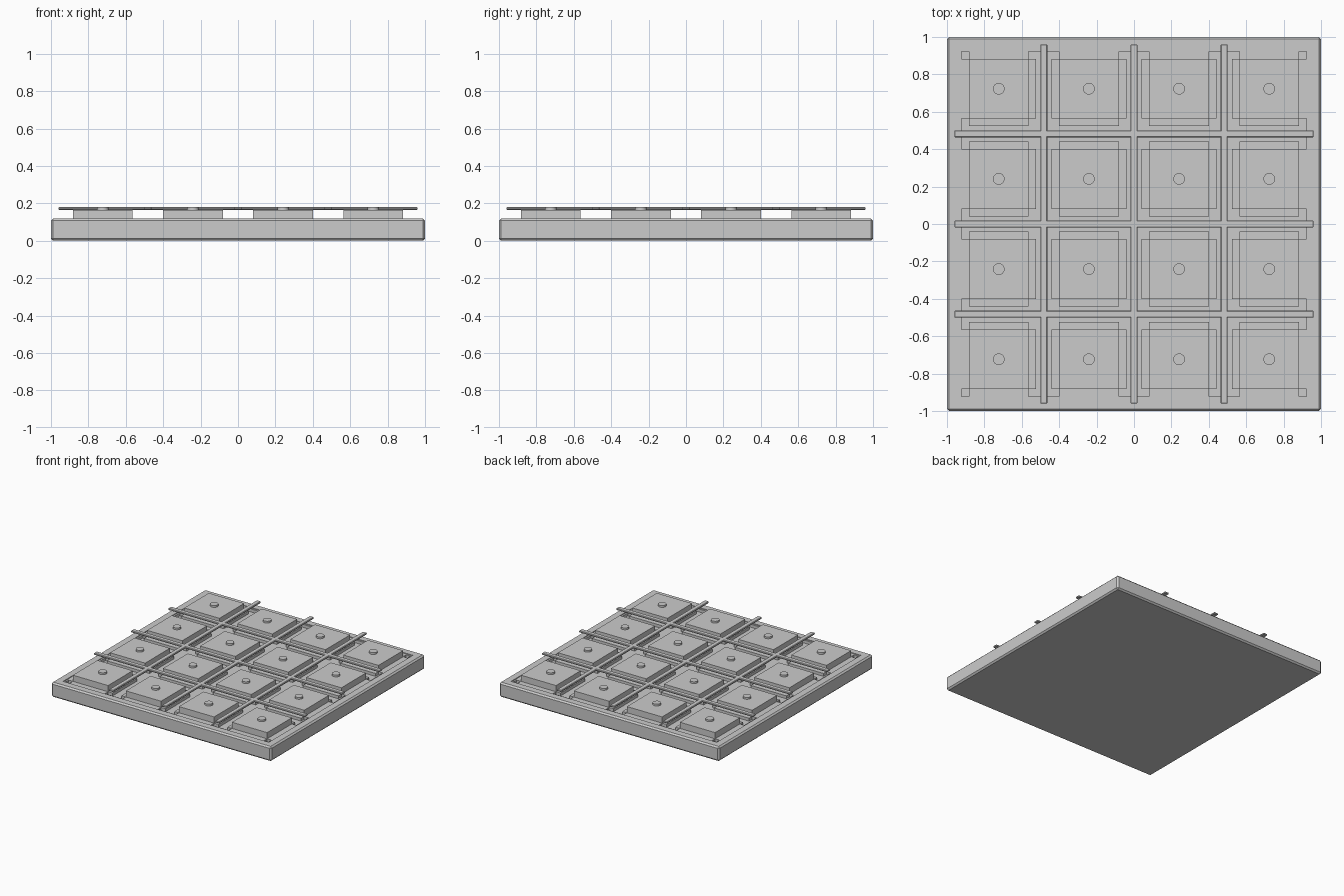
import bpy

if "Cube" in bpy.data.objects:
    bpy.data.objects.remove(bpy.data.objects["Cube"])

PITCH = 0.482


def box(name, x, y, z0, z1, loc=(0, 0), chamfer=0.0):
    """Box with half sizes x, y between heights z0 and z1."""
    bpy.ops.mesh.primitive_cube_add(size=1, location=(loc[0], loc[1], (z0 + z1) / 2))
    ob = bpy.context.object
    ob.name = name
    ob.scale = (2 * x, 2 * y, z1 - z0)
    bpy.ops.object.transform_apply(location=False, rotation=False, scale=True)
    if chamfer:
        m = ob.modifiers.new("chamfer", 'BEVEL')
        m.width = chamfer
        m.segments = 1
    return ob


def cut(ob, cutter):
    cutter.hide_render = True
    m = ob.modifiers.new("cut", 'BOOLEAN')
    m.operation = 'DIFFERENCE'
    m.solver = 'EXACT'
    m.object = cutter
    bpy.context.view_layer.objects.active = ob
    for mod in list(ob.modifiers):
        bpy.ops.object.modifier_apply(modifier=mod.name)
    bpy.data.objects.remove(cutter)


# base slab with a shallow recess and a deeper pit
base = box("base_slab", 1.0, 1.0, 0.0, 0.12, chamfer=0.012)
cut(base, box("recess_cutter", 0.935, 0.935, 0.114, 0.3))
cut(base, box("pit_cutter", 0.922, 0.922, 0.09, 0.3))

# tiles: cross-shaped footing, raised block and round knob
for i in range(4):
    for j in range(4):
        c = ((i - 1.5) * PITCH, (j - 1.5) * PITCH)
        box("tile_footing_x", 0.2, 0.16, 0.08, 0.114, c)
        box("tile_footing_y", 0.16, 0.2, 0.08, 0.114, c)
        box("tile_block", 0.16, 0.16, 0.08, 0.165, c)
        bpy.ops.mesh.primitive_cylinder_add(vertices=24, radius=0.031, depth=0.025,
                                            location=(c[0], c[1], 0.1675))
        bpy.context.object.name = "tile_knob"
        bpy.ops.object.shade_smooth_by_angle()

# crossing grid bars above the gaps
for k in (-1, 0, 1):
    p = k * PITCH
    box("grid_bar_x", 0.96, 0.019, 0.165, 0.18, (0, p), 0.004)
    box("grid_bar_y", 0.019, 0.96, 0.165, 0.18, (p, 0), 0.004)
